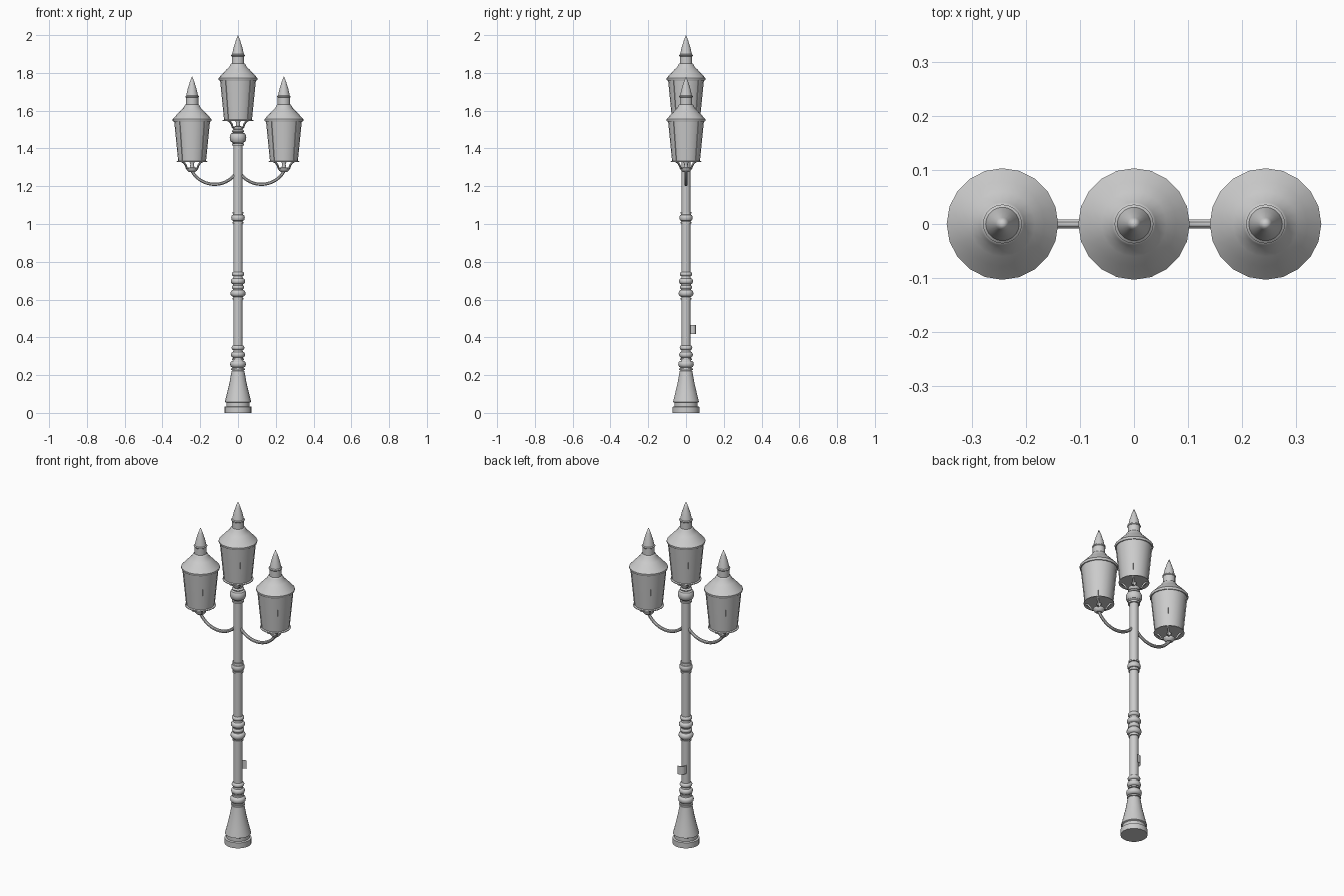
import bpy, bmesh, math
from mathutils import Matrix, Vector

if "Cube" in bpy.data.objects:
    bpy.data.objects.remove(bpy.data.objects["Cube"])


def finish(name, bm, smooth=True):
    bmesh.ops.remove_doubles(bm, verts=bm.verts, dist=1e-5)
    bmesh.ops.recalc_face_normals(bm, faces=bm.faces)
    me = bpy.data.meshes.new(name)
    bm.to_mesh(me)
    bm.free()
    ob = bpy.data.objects.new(name, me)
    bpy.context.collection.objects.link(ob)
    if smooth:
        bpy.ops.object.select_all(action='DESELECT')
        ob.select_set(True)
        bpy.context.view_layer.objects.active = ob
        bpy.ops.object.shade_smooth_by_angle(angle=math.radians(35))
    return ob


def lathe(name, profile, segs, loc=(0, 0, 0)):
    """Revolve (radius, z) points around the vertical axis."""
    bm = bmesh.new()
    vs = [bm.verts.new((r, 0, z)) for r, z in profile]
    es = [bm.edges.new(p) for p in zip(vs, vs[1:])]
    bmesh.ops.spin(bm, geom=vs + es, cent=(0, 0, 0), axis=(0, 0, 1),
                   angle=2 * math.pi, steps=segs)
    bmesh.ops.translate(bm, verts=bm.verts, vec=loc)
    return finish(name, bm)


def add_plate(bm, pts, thick, mat):
    """Extrude an outline in the (radius, z) plane sideways by thick."""
    vs = [bm.verts.new(mat @ Vector((r, -thick / 2, z))) for r, z in pts]
    face = bm.faces.new(vs)
    ext = bmesh.ops.extrude_face_region(bm, geom=[face])['geom']
    move = mat.to_3x3() @ Vector((0, thick, 0))
    bmesh.ops.translate(bm, vec=move,
                        verts=[g for g in ext if isinstance(g, bmesh.types.BMVert)])


def bead(z, r, h, neck):
    """Rounded ring of height h swelling from neck to r."""
    return [(neck + (r - neck) * math.sin(t * math.pi / 6),
             z - h / 2 * math.cos(t * math.pi / 6)) for t in range(7)]


def disc(z, r, h, neck):
    return [(neck, z - h / 2), (r, z - h / 2), (r, z + h / 2), (neck, z + h / 2)]


def lantern(name, x, z):
    loc = (x, 0, z)
    # glazed body
    lathe(name + "_body", [(0, 0), (0.082, 0), (0.082, 0.004), (0.074, 0.007),
                           (0.095, 0.217), (0, 0.217)], 20, loc)
    # rim, bell roof, chimney and spike
    lathe(name + "_roof", [(0, 0.215), (0.1, 0.215), (0.103, 0.22), (0.103, 0.228),
                           (0.097, 0.234), (0.078, 0.255), (0.06, 0.274),
                           (0.047, 0.286), (0.04, 0.3), (0.037, 0.304),
                           (0.033, 0.306), (0.033, 0.343), (0.036, 0.346),
                           (0.036, 0.35), (0.031, 0.354), (0.023, 0.39),
                           (0.012, 0.425), (0, 0.455)], 20, loc)
    # stem and cup under the body
    lathe(name + "_cup", [(0, -0.052), (0.016, -0.052), (0.024, -0.046),
                          (0.031, -0.036), (0.031, -0.03), (0.012, -0.027),
                          (0.009, -0.012), (0.014, 0.002), (0, 0.002)], 16, loc)
    # corner ribs and curved brackets
    ribs, brackets = bmesh.new(), bmesh.new()
    for i in range(4):
        m = Matrix.Translation(loc) @ Matrix.Rotation(math.radians(45 + 90 * i), 4, 'Z')
        add_plate(ribs, [(0.068, 0.003), (0.0765, 0.003), (0.0975, 0.217),
                         (0.088, 0.217)], 0.006, m)
        add_plate(brackets, [(0.081, 0.002), (0.062, -0.006), (0.05, -0.019),
                             (0.043, -0.034), (0.028, -0.036), (0.028, -0.03),
                             (0.038, -0.029), (0.044, -0.015), (0.054, -0.003),
                             (0.06, 0.002)], 0.008, m)
    finish(name + "_ribs", ribs, False)
    finish(name + "_brackets", brackets, False)


# column with flared foot and turned collars
R = 0.024
column = [(0, 0), (0.072, 0), (0.072, 0.032), (0.062, 0.035), (0.062, 0.054),
          (0.07, 0.058), (0.058, 0.105), (0.045, 0.16), (0.036, 0.21), (0.034, 0.222)]
column += disc(0.23, 0.037, 0.008, 0.03)
column += bead(0.258, 0.042, 0.036, 0.028)
column += disc(0.284, 0.033, 0.008, 0.026)
column += bead(0.308, 0.037, 0.03, 0.026)
column += bead(0.345, 0.034, 0.024, R)
column += disc(0.605, 0.029, 0.008, R)
column += bead(0.633, 0.04, 0.034, 0.027)
column += bead(0.665, 0.033, 0.02, 0.026)
column += bead(0.697, 0.038, 0.03, 0.026)
column += bead(0.735, 0.033, 0.022, R)
column += disc(1.006, 0.03, 0.008, R)
column += bead(1.033, 0.036, 0.032, 0.027)
column += disc(1.059, 0.03, 0.008, R)
column += disc(1.42, 0.033, 0.01, R)
column += bead(1.457, 0.044, 0.05, 0.03)
column += bead(1.491, 0.033, 0.014, 0.024) + [(0, 1.499)]
lathe("column", column, 18)

# three lanterns
SIDE_X, TOP_Z, SIDE_Z = 0.243, 1.545, 1.327
lantern("centre_lantern", 0, TOP_Z)
lantern("right_lantern", SIDE_X, SIDE_Z)
lantern("left_lantern", -SIDE_X, SIDE_Z)

# curved arms: an arc sagging between the column and each side lantern
for side, name in ((1, "right_arm"), (-1, "left_arm")):
    bm = bmesh.new()
    rings, n, sides = [], 16, 8
    for i in range(n + 1):
        a = math.radians(-152 + 122 * i / n)
        ring = []
        for k in range(sides):
            b = 2 * math.pi * (k + 0.5) / sides
            rad = 0.138 + 0.009 * math.cos(b)
            ring.append(bm.verts.new((side * (0.124 + rad * math.cos(a)),
                                      0.009 * math.sin(b),
                                      1.348 + rad * math.sin(a))))
        rings.append(ring)
    for p, q in zip(rings, rings[1:]):
        for k in range(sides):
            j = (k + 1) % sides
            bm.faces.new((p[k], p[j], q[j], q[k]))
    bm.faces.new(rings[0])
    bm.faces.new(rings[-1])
    finish(name, bm)

# open curved access door behind the column
bm = bmesh.new()
start, end = Vector((-0.018, 0.019)), Vector((0.019, 0.053))
normal = Vector((-0.68, 0.74))
outer = [start.lerp(end, i / 6) + normal * 0.013 * math.sin(math.pi * i / 6)
         for i in range(7)]
inner = [p - normal * 0.003 for p in reversed(outer)]
face = bm.faces.new([bm.verts.new((p.x, p.y, 0.418)) for p in outer + inner])
ext = bmesh.ops.extrude_face_region(bm, geom=[face])['geom']
bmesh.ops.translate(bm, vec=(0, 0, 0.048),
                    verts=[g for g in ext if isinstance(g, bmesh.types.BMVert)])
finish("access_door", bm, False)
